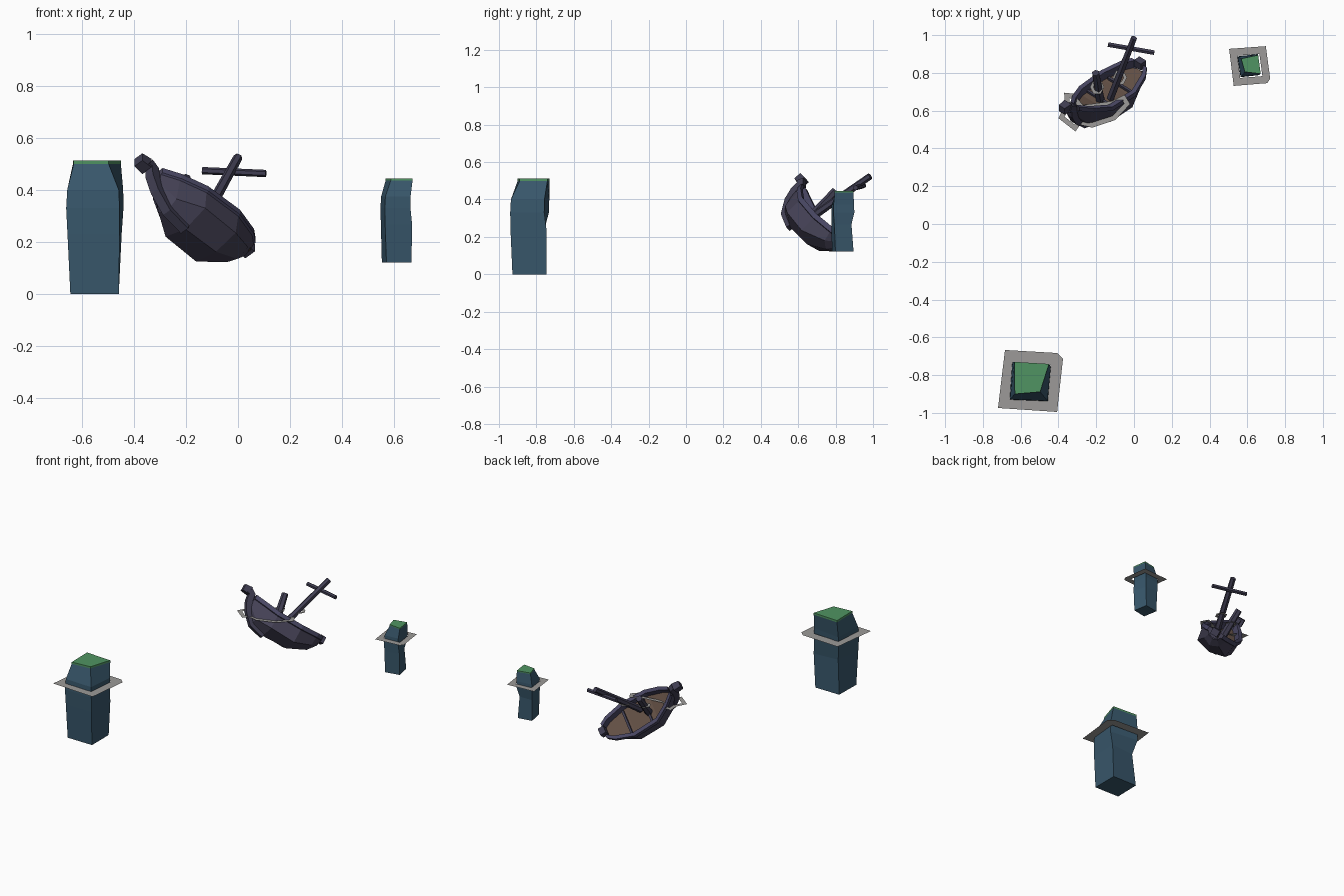
import bpy, bmesh, math
from mathutils import Vector, Matrix

if "Cube" in bpy.data.objects:
    bpy.data.objects.remove(bpy.data.objects["Cube"])


def material(name, rgb):
    m = bpy.data.materials.new(name)
    lin = [((c / 255 + 0.055) / 1.055) ** 2.4 for c in rgb]
    m.diffuse_color = (*lin, 1)
    m.use_nodes = True
    m.node_tree.nodes["Principled BSDF"].inputs["Base Color"].default_value = m.diffuse_color
    return m


ROCK = material("blue rock", (56, 87, 107))
MOSS = material("moss green", (80, 148, 98))
FOAM = material("foam grey", (156, 154, 152))
HULL = material("dark hull wood", (69, 66, 86))
TRIM = material("rail wood", (72, 70, 98))
DECK = material("deck brown", (98, 79, 68))
SPAR = material("mast wood", (64, 62, 82))


def finish(bm, name, *mats, normals=True):
    if normals:
        bmesh.ops.recalc_face_normals(bm, faces=bm.faces)
    me = bpy.data.meshes.new(name)
    bm.to_mesh(me)
    bm.free()
    ob = bpy.data.objects.new(name, me)
    bpy.context.collection.objects.link(ob)
    for m in mats:
        me.materials.append(m)
    return ob


def loft(bm, rings):
    """Join closed rings of points; returns the side faces, row by row."""
    rows = [[bm.verts.new(p) for p in r] for r in rings]
    n = len(rows[0])
    faces = []
    for a, b in zip(rows, rows[1:]):
        faces.append([bm.faces.new((a[i], a[(i + 1) % n], b[(i + 1) % n], b[i])) for i in range(n)])
    bm.faces.new(rows[0])
    bm.faces.new(rows[-1])
    return faces


def foam(name, outline, z, width):
    """Flat ring of foam lying on the water level."""
    bm = bmesh.new()
    f = bm.faces.new([bm.verts.new((x, y, z)) for x, y in outline])
    f.normal_update()
    if f.normal.z < 0:
        f.normal_flip()
    bmesh.ops.inset_region(bm, faces=[f], thickness=width, use_boundary=True, use_even_offset=True)
    bmesh.ops.delete(bm, geom=[f], context='FACES')
    return finish(bm, name, FOAM, normals=False)


def spar(name, a, b, r1, r2, sides=6, mat=SPAR):
    """Tapered straight pole from a to b."""
    a, b = Vector(a), Vector(b)
    bm = bmesh.new()
    rot = (b - a).to_track_quat('Z', 'Y').to_matrix().to_4x4()
    bmesh.ops.create_cone(bm, cap_ends=True, segments=sides, radius1=r1, radius2=r2,
                          depth=(b - a).length, matrix=Matrix.Translation((a + b) / 2) @ rot)
    return finish(bm, name, mat)


# ---- rock pillars: four corners per level, pinched at one corner ----
LEVELS = [
    (0.00, (-.640, -.745), (-.458, -.747), (-.458, -.928), (-.644, -.925)),
    (0.23, (-.622, -.760), (-.447, -.745), (-.455, -.938), (-.655, -.930)),
    (0.33, (-.645, -.733), (-.440, -.758), (-.455, -.940), (-.660, -.932)),
    (0.40, (-.643, -.731), (-.441, -.757), (-.458, -.936), (-.656, -.928)),
    (0.50, (-.634, -.730), (-.450, -.741), (-.497, -.889), (-.631, -.900)),
    (0.512, (-.634, -.730), (-.450, -.741), (-.497, -.889), (-.631, -.900)),
]
RING = [(-.683, -.667), (-.407, -.683), (-.376, -.714), (-.407, -.995), (-.72, -.974)]


def pillar(prefix, place, slim):
    bm = bmesh.new()
    loft(bm, [[(x, y, lv[0]) for x, y in lv[1:]] for lv in LEVELS])
    for f in bm.faces:
        f.material_index = int(f.calc_center_median().z > 0.503)
    rock = finish(bm, prefix + "_rock_pillar", ROCK, MOSS)
    ring = foam(prefix + "_rock_foam", RING, 0.37, 0.062)
    mid = Matrix.Translation((.548, .832, 0))
    rock.data.transform(place @ Matrix.Diagonal((slim, slim, 1, 1)) @ mid)
    ring.data.transform(place @ mid)


pillar("large", Matrix.Translation((-.548, -.832, 0)), 1)
pillar("small", Matrix.Translation((0.612, 0.838, 0.122)) @ Matrix.Rotation(math.radians(-79), 4, 'Z')
       @ Matrix.Scale(0.63, 4), 0.86)

# ---- wreck frame: forward, sideways and up axes of the tilted ship ----
ORIGIN = Vector((-.14, .74, .32))
U = Vector((-.69, -.47, .55)).normalized()
N = Vector((0, .76, .65))
N = (N - U * N.dot(U)).normalized()
V = N.cross(U)


def ship(u, v, n):
    return ORIGIN + U * u + V * v + N * n


def ship_box(name, u, v, n, su, sv, sn, mat, taper=1.0):
    bm = bmesh.new()
    rings = []
    for e, t in ((-1, 1), (1, taper)):
        rings.append([ship(u + e * su / 2, v + a * sv * t / 2, n + b * sn * t / 2)
                      for a, b in ((-1, -1), (1, -1), (1, 1), (-1, 1))])
    loft(bm, rings)
    return finish(bm, name, mat)


# ---- hull: stations (along, half width, rail height, bilge width, bilge height, keel) ----
STATIONS = [(-.243, .045, .00, .030, -.04, -.06), (-.20, .078, -.01, .055, -.09, -.115),
            (-.08, .118, -.03, .105, -.148, -.175), (.09, .112, -.03, .105, -.145, -.185),
            (.19, .066, -.005, .048, -.13, -.16), (.25, .022, .015, .015, -.06, -.08)]
bm = bmesh.new()
rings = []
for u, w, g, bw, bn, k in STATIONS:
    inner = max(w - .016, .006)
    half = [(inner, g - .05), (inner, g), (w + .01, g), (w + .01, g - .028), (w, g - .03), (bw, bn)]
    section = half + [(0, k)] + [(-v, n) for v, n in reversed(half)]
    rings.append([ship(u, v, n) for v, n in section])
rows = loft(bm, rings)
for row in rows:
    row[-1].material_index = 2                      # deck floor
    for i in (0, 1, 2, 3, 8, 9, 10, 11):            # rails
        row[i].material_index = 1
finish(bm, "ship_hull", HULL, TRIM, DECK)

# ---- curved stem, figurehead block, stern block ----
path = [(.09, -.180), (.185, -.158), (.245, -.095), (.272, -.035), (.275, .01), (.30, .022)]
bm = bmesh.new()
rings = []
for i, (u, n) in enumerate(path):
    a, b = path[max(i - 1, 0)], path[min(i + 1, len(path) - 1)]
    d = Vector((b[0] - a[0], b[1] - a[1])).normalized() * .02
    rings.append([ship(u - d.y * s, t * .019, n + d.x * s) for s, t in ((-1, -1), (-1, 1), (1, 1), (1, -1))])
loft(bm, rings)
finish(bm, "bow_stem", SPAR)
ship_box("figurehead_block", .315, -.012, .024, .048, .05, .05, SPAR, .85)
ship_box("stern_block", -.25, 0, -.01, .04, .05, .045, SPAR)

# ---- deck beams ----
for i, (u, w, n) in enumerate(((-.10, .09, -.073), (.05, .098, -.078))):
    ship_box("deck_beam_%d" % (i + 1), u, 0, n, .014, w * 2, .02, SPAR)

# ---- leaning mast with yard, broken stump ----
spar("main_mast", (-.125, .665, .30), (.0, .985, .525), .022, .018)
spar("mast_yard", (-.137, .950, .474), (.107, .907, .463), .014, .014)
spar("broken_mast", (-.178, .655, .29), (-.203, .80, .447), .026, .021)

# ---- foam around the wreck at water level ----
WRECK = [(-.40, .56), (-.31, .49), (-.285, .525), (-.22, .51), (-.10, .55), (-.02, .635),
         (-.05, .685), (-.12, .65), (-.27, .63), (-.32, .69), (-.37, .695), (-.365, .63)]
foam("hull_foam", WRECK, .37, .026)
for name, cx, cy in (("mast_foam", -.075, .775), ("stump_foam", -.195, .725)):
    pts = [(cx + .038 * math.cos(a * math.pi / 3), cy + .042 * math.sin(a * math.pi / 3)) for a in range(6)]
    foam(name, pts, .37, .016)
